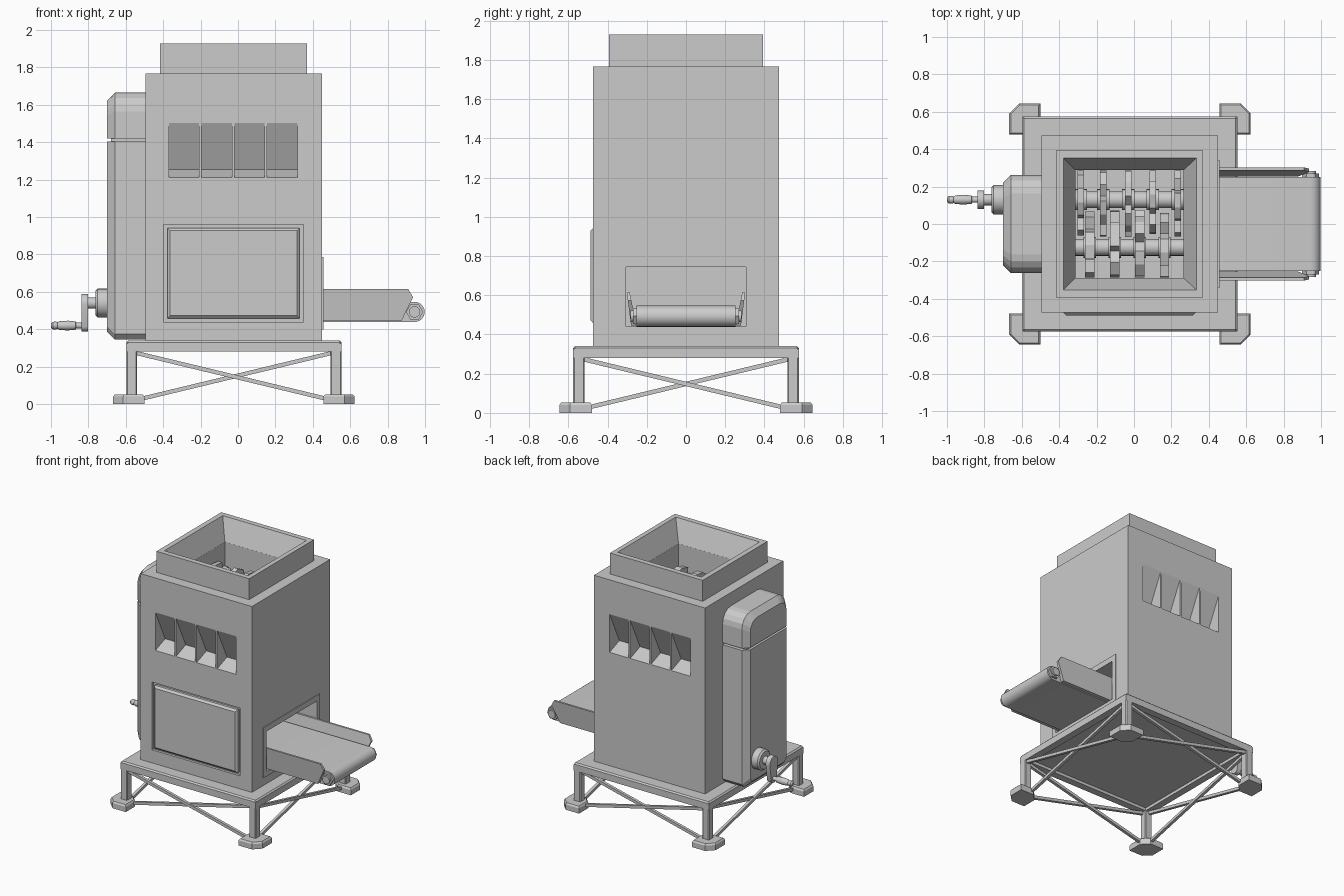
import bpy, bmesh
from math import sin, cos, pi, radians
from mathutils import Vector

if "Cube" in bpy.data.objects:
    bpy.data.objects.remove(bpy.data.objects["Cube"])

CX = -0.022  # x centre of body and frame


def loft(name, rings, cyclic=False, smooth=False):
    """Skin a list of equal-length point rings, capped or closed on itself."""
    bm = bmesh.new()
    vr = [[bm.verts.new(p) for p in r] for r in rings]
    pairs = list(zip(vr, vr[1:])) + ([(vr[-1], vr[0])] if cyclic else [])
    n = len(rings[0])
    for a, b in pairs:
        for i in range(n):
            j = (i + 1) % n
            bm.faces.new((a[i], a[j], b[j], b[i]))
    if not cyclic:
        bm.faces.new(vr[0])
        bm.faces.new(vr[-1])
    bmesh.ops.recalc_face_normals(bm, faces=bm.faces)
    me = bpy.data.meshes.new(name)
    bm.to_mesh(me)
    bm.free()
    ob = bpy.data.objects.new(name, me)
    bpy.context.collection.objects.link(ob)
    if smooth:
        bpy.ops.object.select_all(action='DESELECT')
        bpy.context.view_layer.objects.active = ob
        ob.select_set(True)
        bpy.ops.object.shade_smooth_by_angle(angle=radians(35))
    return ob


def at(axis, p, t):
    return {'x': (t, p[0], p[1]), 'y': (p[0], t, p[1]), 'z': (p[0], p[1], t)}[axis]


def prism(name, pts, axis, a, b, smooth=False):
    return loft(name, [[at(axis, p, t) for p in pts] for t in (a, b)], smooth=smooth)


def rect(x0, x1, y0, y1):
    return [(x0, y0), (x1, y0), (x1, y1), (x0, y1)]


def box(name, x0, x1, y0, y1, z0, z1, bevel=0):
    ob = prism(name, rect(x0, x1, y0, y1), 'z', z0, z1)
    if bevel:
        m = ob.modifiers.new('bevel', 'BEVEL')
        m.width, m.segments = bevel, 1
    return ob


def arc(cx, cy, r, a0, a1, n):
    return [(cx + r * cos(radians(a0 + (a1 - a0) * i / n)),
             cy + r * sin(radians(a0 + (a1 - a0) * i / n))) for i in range(n + 1)]


def lathe(name, axis, c, prof, n=20, smooth=True):
    return loft(name, [[at(axis, p, t) for p in arc(c[0], c[1], r, 0, 360, n)[:-1]]
                       for t, r in prof], smooth=smooth)


def rod(name, p, q, r):
    p, q = Vector(p), Vector(q)
    d = (q - p).normalized()
    u = d.cross(Vector((0, 0, 1))).normalized() * r
    v = d.cross(u).normalized() * r
    return loft(name, [[o + u + v, o - u + v, o - u - v, o + u - v]
                       for o in (p, q)])


def cut(ob, cutter):
    m = ob.modifiers.new('cut', 'BOOLEAN')
    m.operation, m.solver, m.object = 'DIFFERENCE', 'EXACT', cutter
    bpy.context.view_layer.objects.active = ob
    bpy.ops.object.modifier_apply(modifier=m.name)
    bpy.data.objects.remove(cutter)


# Main housing with pit, discharge opening, door recess and vents
body = box('housing', CX - .472, CX + .472, -.474, .474, .33, 1.767)
cut(body, box('pit_cutter', -.313, .265, -.288, .288, 1.15, 1.9))
cut(body, box('outlet_cutter', 0, .5, -.305, .305, .44, .745))
cut(body, box('door_cutter', -.398, .35, -.6, -.455, .44, .96))
for s in (-1, 1):
    wedge = [(s * .475, 1.505), (s * .355, 1.255), (s * .475, 1.21), (s * .6, 1.21), (s * .6, 1.505)]
    for i in range(4):
        x = -.37 + i * .175
        cut(body, prism('vent_cutter', wedge, 'x', x, x + .162))

# Raised access door
loft('access_door', [[(x, y, z) for x, z in rect(-.378 + d, .33 - d, .458 + d, .942 - d)]
                     for y, d in ((-.45, 0), (-.474, 0), (-.488, .015))])

# Hopper collar with tapered throat
def loop(x0, x1, h, z):
    return [(x, y, z) for x, y in rect(x0, x1, -h, h)]

loft('hopper', [loop(-.417, .37, .393, 1.765), loop(-.417, .37, .393, 1.928),
                loop(-.377, .334, .353, 1.928), loop(-.313, .265, .288, 1.765)], cyclic=True)

# Shredder shafts and toothed blades
ZS = 1.47
blades = {'rear': (.13, [-.285, -.164, -.031, .1, .233], .034),
          'front': (-.125, [-.237, -.103, .03, .163], .05)}
for key, (y, xs, w) in blades.items():
    lathe(key + '_shaft', 'x', (y, ZS), [(-.32, .045), (.272, .045)])
    s = 1 if key == 'rear' else -1
    for k, x in enumerate(xs):
        pts = []
        for t in range(5):
            for da, r in ((0, .2), (22, .197), (44, .185), (62, .14)):
                a = radians(t * 72 + da + 20 * k)
                pts.append((max(-.287, min(.287, y + s * r * cos(a))), ZS + r * sin(a)))
        prism(f'{key}_blade_{k + 1}', pts, 'x', x - w / 2, x + w / 2)
        lathe(f'{key}_spacer_{k + 1}', 'x', (y, ZS), [(x - .033, .056), (x + .033, .056)])

# Drive cover: rounded cap over a long lower case
H = .262
cap = [(-H, 1.42), (H, 1.42)] + arc(H - .1, 1.565, .1, 0, 90, 4) + arc(-H + .1, 1.565, .1, 90, 180, 4)
low = [(-H + .03, .345), (H - .03, .345), (H, .375), (H, 1.405), (-H, 1.405), (-H, .375)]
for name, pts, z_fix, z_mov in (('drive_cover_cap', cap, 1.42, 1.665),
                                ('drive_cover_case', low, 1.405, .345)):
    k = 1 - .042 / abs(z_mov - z_fix)
    inner = [(y * .84, z_fix + (z - z_fix) * k) for y, z in pts]
    loft(name, [[at('x', p, -.48) for p in pts], [at('x', p, -.658) for p in pts],
                [at('x', p, -.7) for p in inner]])
box('drive_cover_seam', -.68, -.48, -.235, .235, 1.39, 1.43)

# Hand crank
YC, ZC = .13, .54
lathe('crank_hub', 'x', (YC, ZC), [(-.69, .078), (-.75, .078), (-.762, .066)])
lathe('crank_shaft', 'x', (YC, ZC), [(-.75, .03), (-.81, .03)])
prism('crank_arm', arc(YC, ZC, .05, -10, 190, 10) + arc(YC, .42, .032, 190, 350, 8), 'x', -.838, -.802, True)
lathe('crank_handle', 'x', (YC, .42),
      [(-.83, .016), (-.865, .016), (-.868, .022), (-.91, .026), (-.955, .023),
       (-.965, .017), (-.972, .021), (-.99, .02), (-1, .011)], 16)

# Outlet frame, flush on the right face
fr = [[(x, y, z) for y, z in rect(-a, a, lo, hi)] for x, a, lo, hi in
      ((.44, .342, .4, .787), (.456, .342, .4, .787), (.456, .305, .44, .745), (.44, .305, .44, .745))]
loft('outlet_frame', fr, cyclic=True)

# Conveyor belt, roller ends and flared side rails
XR, ZR, R = .944, .493, .054
prism('conveyor_belt', arc(XR, ZR, R, -90, 90, 12) + arc(.08, ZR, R, 90, 270, 12), 'y', -.252, .252, True)
rail = [(.02, .615), (.91, .615), (.936, .572), (.9, .5), (.875, .445), (.02, .445)]
for s, n in ((-1, 'front'), (1, 'rear')):
    outer = [(x, s * (.28 + .022 * (z - .445) / .17), z) for x, z in rail]
    inner = [(x, s * (.253 + .034 * (z - .445) / .17), z) for x, z in rail]
    loft(n + '_side_rail', [outer, inner])
    lathe(n + '_roller_nut', 'y', (XR, ZR), [(s * .24, .046), (s * .27, .046)], 6, False)
    lathe(n + '_roller_axle', 'y', (XR, ZR), [(s * .24, .03), (s * .283, .03)], 16)

# Base platform and perimeter beams
B = .575
box('base_plate', CX - B, CX + B, -B, B, .302, .34, .01)
loft('base_rim', [[(CX + sx * h, sy * h, z) for sx, sy in ((-1, -1), (1, -1), (1, 1), (-1, 1))]
                  for h, z in ((B, .325), (B, .28), (B - .055, .28), (B - .055, .325))], cyclic=True)

# Legs and clipped-corner feet
for sx, nx in ((-1, 'left'), (1, 'right')):
    for sy, ny in ((-1, 'front'), (1, 'rear')):
        xs = sorted((CX + sx * B, CX + sx * (B - .058)))
        ys = sorted((sy * B, sy * (B - .058)))
        box(f'{ny}_{nx}_leg', *xs, *ys, .03, .3, .006)
        hexa = [(-.083, .02), (-.02, -.04), (.04, -.083), (.083, -.083)]
        hexa = [(-.083, -.03), (-.03, -.083), (.083, -.083), (.083, .03), (.03, .083), (-.083, .083)]
        foot = lambda k, z: [(CX + sx * (.562 + k * a), sy * (.562 + k * b), z) for a, b in hexa]
        loft(f'{ny}_{nx}_foot', [foot(1, 0), foot(1, .04), foot(.9, .052)])

# Crossed braces on all four sides
E = .53
for s in (-1, 1):
    for d in (-1, 1):
        off = s * (.548 + .006 * d)
        rod('long_brace', (CX - d * E, off, .275), (CX + d * E, off, .02), .011)
        rod('side_brace', (CX + off, -d * E, .275), (CX + off, d * E, .02), .011)
